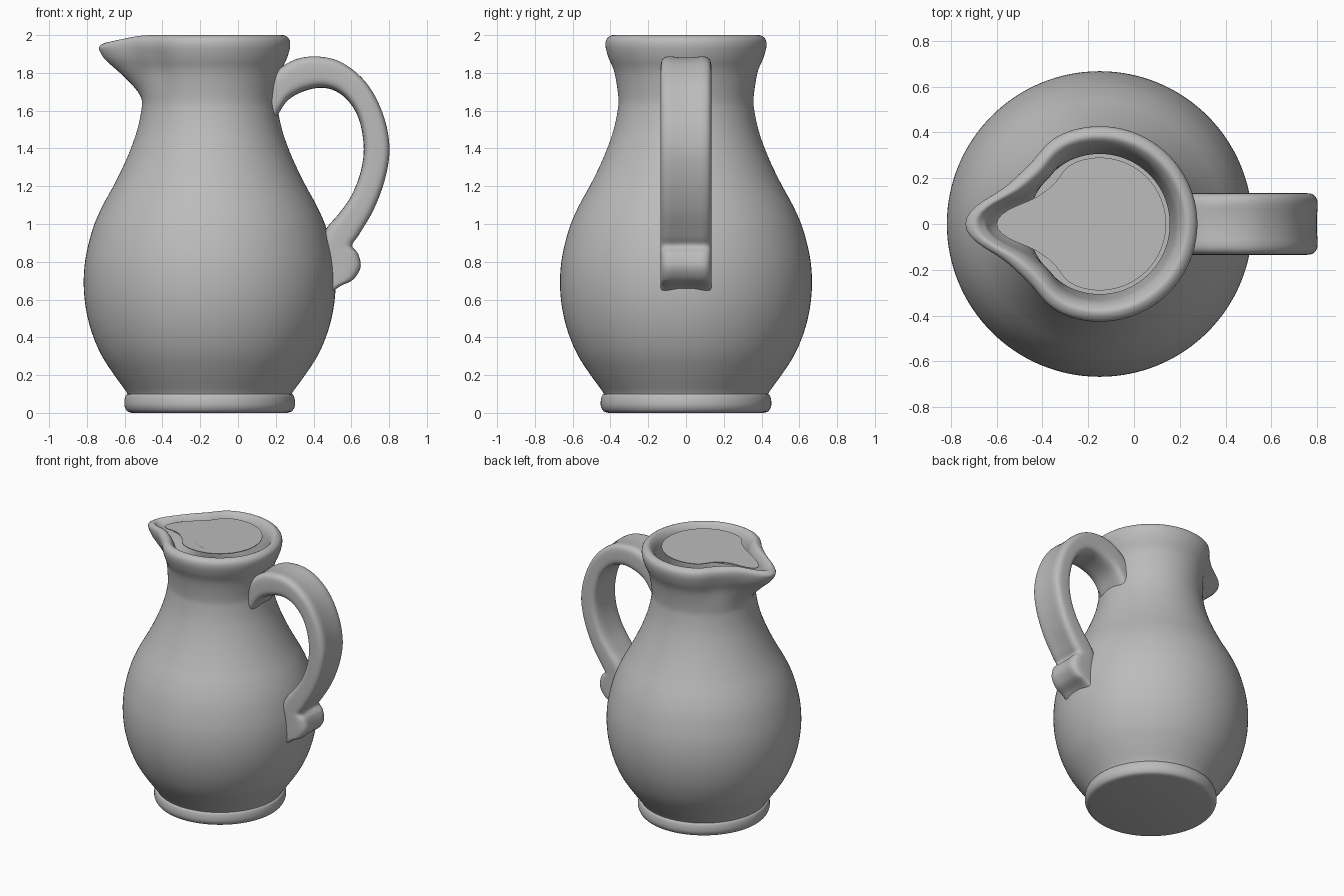
import bpy, bmesh, math
from mathutils import Vector

cube = bpy.data.objects.get("Cube")
if cube:
    bpy.data.objects.remove(cube, do_unlink=True)

AXIS_X = -0.15      # centre line of the vessel
SEGMENTS = 128

clay = bpy.data.materials.new("grey clay")
clay.use_nodes = True
CLAY = (0.5, 0.5, 0.5, 1)
clay.diffuse_color = CLAY
clay.node_tree.nodes["Principled BSDF"].inputs["Base Color"].default_value = CLAY


def spline(points, steps):
    """Catmull-Rom curve through the points."""
    pts = [Vector(p) for p in points]
    pts = [2 * pts[0] - pts[1]] + pts + [2 * pts[-1] - pts[-2]]
    out = []
    for a, b, c, d in zip(pts, pts[1:], pts[2:], pts[3:]):
        for i in range(steps):
            t = i / steps
            out.append(0.5 * (2 * b + (c - a) * t + (2 * a - 5 * b + 4 * c - d) * t * t
                              + (3 * b - a - 3 * c + d) * t ** 3))
    return out + [pts[-2]]


def loft(name, rings, angle=40):
    """Skin closed rings of points, with a cap at each end."""
    bm = bmesh.new()
    loops = [[bm.verts.new(p) for p in ring] for ring in rings]
    for low, high in zip(loops, loops[1:]):
        for i in range(len(low)):
            j = (i + 1) % len(low)
            bm.faces.new((low[i], low[j], high[j], high[i]))
    bm.faces.new(loops[0])
    bm.faces.new(loops[-1])
    bmesh.ops.recalc_face_normals(bm, faces=bm.faces)
    mesh = bpy.data.meshes.new(name)
    bm.to_mesh(mesh)
    bm.free()
    obj = bpy.data.objects.new(name, mesh)
    bpy.context.collection.objects.link(obj)
    mesh.materials.append(clay)
    bpy.ops.object.select_all(action='DESELECT')
    obj.select_set(True)
    bpy.context.view_layer.objects.active = obj
    bpy.ops.object.shade_smooth_by_angle(angle=math.radians(angle))
    return obj


def smoothstep(a, b, x):
    t = min(max((x - a) / (b - a), 0), 1)
    return t * t * (3 - 2 * t)


def ring(r, z):
    """Circle of the vessel, pulled out towards -x near the rim to form the spout."""
    points = []
    rise = smoothstep(1.64, 1.92, z)
    for i in range(SEGMENTS):
        a = 2 * math.pi * i / SEGMENTS
        off = abs(math.degrees(a) - 180)
        pull = math.exp(-(off / 15) ** 2)
        pinch = math.exp(-((off - 42) / 15) ** 2)
        rr = r + rise * (0.16 * pull - 0.025 * pinch)
        drop = 0.04 * pull * smoothstep(1.9, 2, z)
        points.append((AXIS_X + rr * math.cos(a), rr * math.sin(a), z - drop))
    return points


# Vessel: outer wall, rounded lip and inner wall
outer = [(.43, .08), (.44, .11), (.505, .2), (.57, .3), (.615, .4), (.645, .5), (.662, .6),
         (.667, .7), (.66, .8), (.64, .9), (.61, 1), (.565, 1.1), (.51, 1.2), (.46, 1.3),
         (.417, 1.4), (.383, 1.5), (.362, 1.6), (.358, 1.67), (.378, 1.8), (.41, 1.88),
         (.426, 1.94), (.42, 1.98), (.39, 2)]
inner = [(.365, 1.99), (.34, 1.95), (.325, 1.88), (.31, 1.75), (.31, 1.65), (.36, 1.4),
         (.55, 1), (.61, .7), (.55, .4), (.38, .14)]
loft("vessel", [ring(r, z) for r, z in spline(outer + inner, 4)])

# Foot ring with a flat underside
foot = [(.41, 0), (.435, .008), (.449, .03), (.452, .055), (.447, .085), (.435, .1), (.4, .1)]
loft("foot", [ring(r, z) for r, z in spline(foot, 3)])

# Flat disc filling the mouth
loft("mouth_disc", [ring(.29, 1.985), ring(.29, 1.99)])

# Handle: sections between an outer and an inner edge, ending in a curl
handle_outer = [(.18, 1.81), (.3, 1.88), (.42, 1.897), (.55, 1.865), (.68, 1.76), (.77, 1.6),
                (.81, 1.42), (.79, 1.25), (.73, 1.08), (.65, .94), (.615, .885), (.648, .84),
                (.66, .77), (.62, .705), (.55, .67), (.49, .63)]
handle_inner = [(.18, 1.52), (.27, 1.66), (.42, 1.72), (.54, 1.69), (.63, 1.58), (.665, 1.42),
                (.65, 1.28), (.6, 1.15), (.53, 1.05), (.47, .98), (.43, .9), (.43, .85),
                (.43, .78), (.43, .72), (.43, .68), (.43, .63)]
HALF_WIDTH, SIDES = 0.135, 40


def rounded(v):
    return math.copysign(abs(v) ** 0.5, v)


def section(edge_out, edge_in):
    points = []
    mid, half = (edge_out + edge_in) / 2, (edge_out - edge_in) / 2
    for i in range(SIDES):
        a = 2 * math.pi * (i + .5) / SIDES
        across, depth = rounded(math.cos(a)), rounded(math.sin(a))
        p = mid + half * depth
        if depth > 0:       # shallow groove along the outer face
            p -= half.normalized() * 0.018 * (1 - across ** 2) ** 2
        points.append((p.x, HALF_WIDTH * across, p.y))
    return points


loft("handle", [section(o, i) for o, i in zip(spline(handle_outer, 6), spline(handle_inner, 6))], 60)
